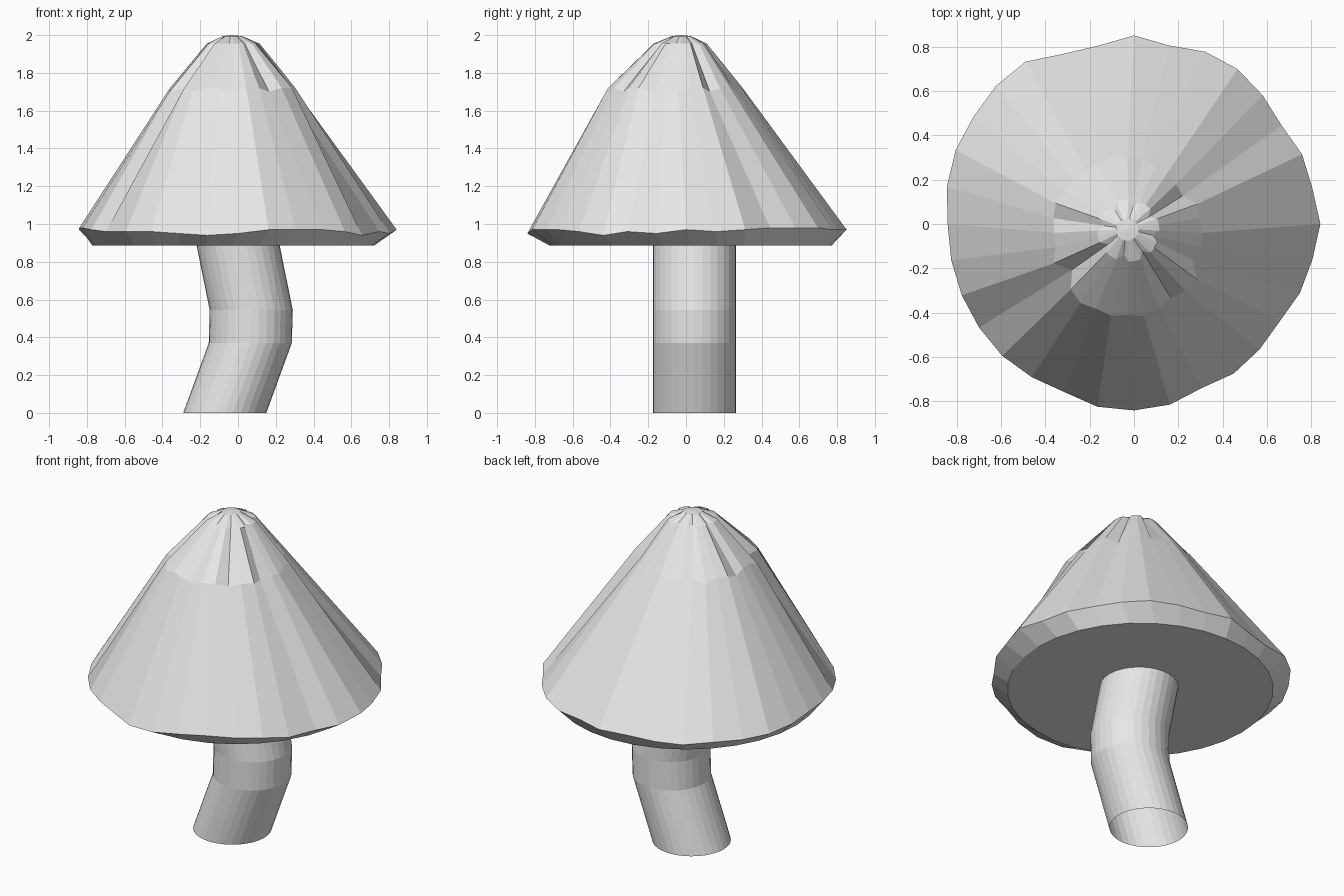
import bpy
import bmesh
from math import cos, sin, pi

SIDES = 32

cube = bpy.data.objects.get("Cube")
if cube:
    bpy.data.objects.remove(cube, do_unlink=True)

# Single clay grey
clay = bpy.data.materials.new("clay_grey")
clay.use_nodes = True
GREY = (0.8, 0.8, 0.8, 1)
clay.diffuse_color = GREY
clay.node_tree.nodes["Principled BSDF"].inputs["Base Color"].default_value = GREY


def ring(bm, center, radii, heights):
    """Add a ring of vertices with its own radius and height per side."""
    cx, cy = center
    verts = []
    for i in range(SIDES):
        angle = 2 * pi * i / SIDES
        verts.append(bm.verts.new((cx + radii[i] * cos(angle),
                                   cy + radii[i] * sin(angle), heights[i])))
    return verts


def round_ring(bm, center, radius, height):
    return ring(bm, center, [radius] * SIDES, [height] * SIDES)


def bridge(bm, lower, upper):
    """Join two rings with a band of quads."""
    for i in range(SIDES):
        j = (i + 1) % SIDES
        bm.faces.new((lower[i], lower[j], upper[j], upper[i]))


def finish(bm, name):
    mesh = bpy.data.meshes.new(name)
    bm.to_mesh(mesh)
    bm.free()
    mesh.materials.append(clay)
    obj = bpy.data.objects.new(name, mesh)
    bpy.context.collection.objects.link(obj)
    return obj


def hundredths(values):
    return [v / 100 for v in values]


# Bent stem: open tube, leaning one way then back
bm = bmesh.new()
rings = [round_ring(bm, (x, 0.045), 0.22, z)
         for x, z in ((-0.07, 0), (0.065, 0.37), (0.07, 0.545), (0, 0.89))]
for lower, upper in zip(rings, rings[1:]):
    bridge(bm, lower, upper)
finish(bm, "stem")

# Cap: flat underside, uneven rim, creased shoulder and small blunt tip
rim_radii = hundredths([
    84, 82, 82, 80, 82, 84, 84, 82, 85, 82, 83, 88, 88, 87, 87, 86,
    84, 84, 84, 84, 84, 83, 82, 84, 84, 83, 80, 81, 80, 79, 81, 82])
rim_heights = hundredths([
    97, 96, 97, 98, 98, 98, 97, 97, 97, 96, 95, 96, 97, 96, 96, 97,
    98, 98, 97, 96, 96, 96, 95, 94, 95, 97, 97, 97, 96, 94, 96, 95])
shoulder_radii = hundredths([
    34, 33, 34, 30, 31, 33, 33, 34, 34, 35, 33, 34, 35, 34, 35, 34,
    33, 33, 36, 30, 36, 38, 37, 38, 37, 38, 37, 35, 37, 38, 32, 34])
shoulder_heights = [1.72 - 0.02 * (i % 3 == 0) for i in range(SIDES)]
crown_radii = [0.11 if i % 4 == 3 else 0.14 for i in range(SIDES)]
crown_heights = [1.955] * SIDES

bm = bmesh.new()
base = round_ring(bm, (-0.025, 0.025), 0.745, 0.885)
rim = ring(bm, (0, 0), rim_radii, rim_heights)
shoulder = ring(bm, (-0.03, -0.04), shoulder_radii, shoulder_heights)
crown = ring(bm, (-0.025, -0.03), crown_radii, crown_heights)
tip = round_ring(bm, (-0.03, -0.025), 0.05, 1.995)
bm.faces.new(reversed(base))
layers = [base, rim, shoulder, crown, tip]
for lower, upper in zip(layers, layers[1:]):
    bridge(bm, lower, upper)
apex = bm.verts.new((-0.03, -0.025, 2))
for i in range(SIDES):
    bm.faces.new((tip[i], tip[(i + 1) % SIDES], apex))
finish(bm, "cap")
